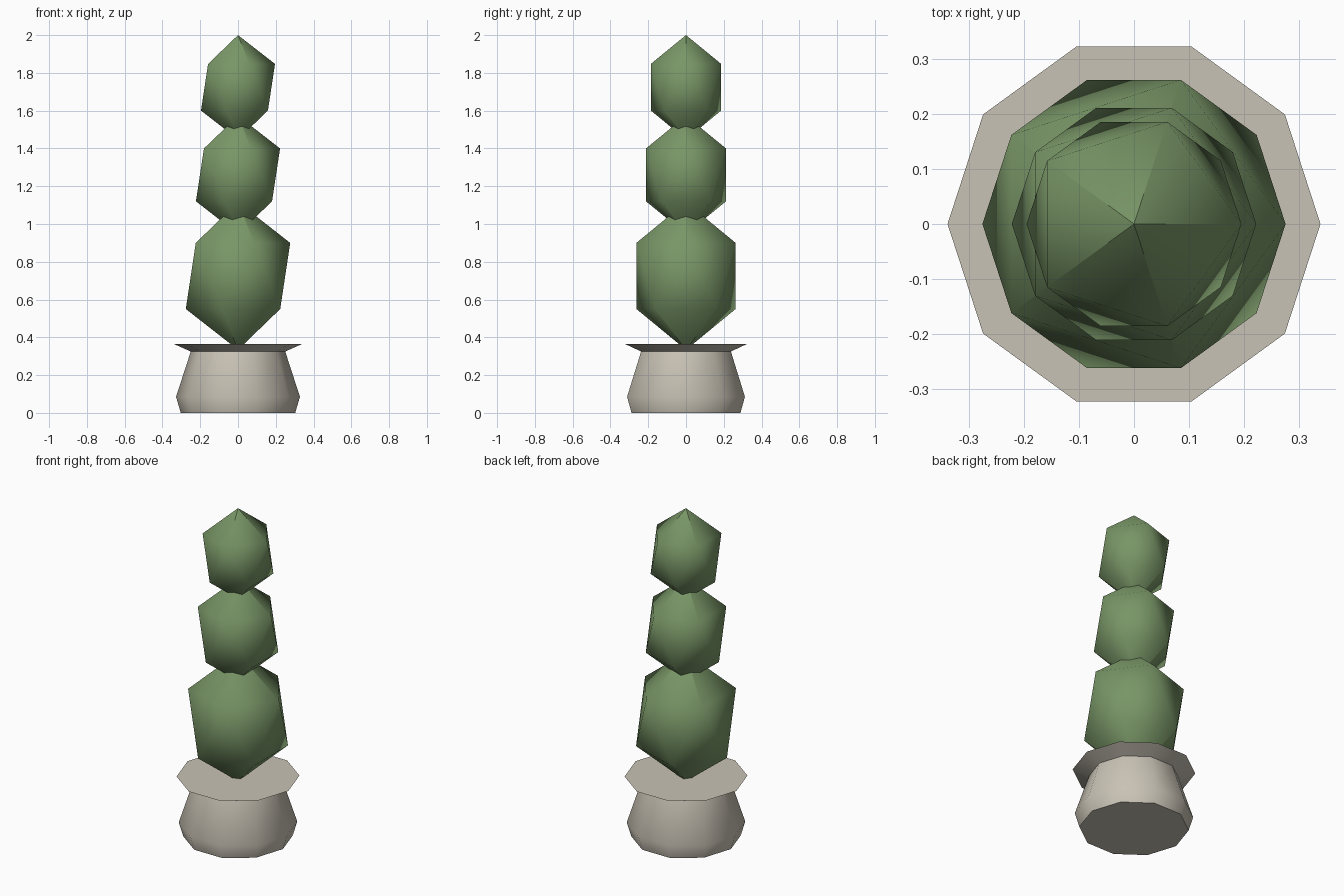
import bpy
import bmesh
from math import cos, sin, tau, radians

cube = bpy.data.objects.get("Cube")
if cube:
    bpy.data.objects.remove(cube, do_unlink=True)


def make_material(name, rgb):
    mat = bpy.data.materials.new(name)
    mat.use_nodes = True
    color = (*rgb, 1.0)
    mat.diffuse_color = color
    bsdf = mat.node_tree.nodes["Principled BSDF"]
    bsdf.inputs["Base Color"].default_value = color
    bsdf.inputs["Roughness"].default_value = 0.9
    return mat


def add_object(name, bm, mat):
    mesh = bpy.data.meshes.new(name)
    bmesh.ops.recalc_face_normals(bm, faces=bm.faces)
    bm.to_mesh(mesh)
    bm.free()
    mesh.materials.append(mat)
    mesh.shade_smooth()
    obj = bpy.data.objects.new(name, mesh)
    bpy.context.collection.objects.link(obj)
    return obj


def lathe(name, profile, sides, mat):
    """Revolve (radius, height) points and close both ends."""
    bm = bmesh.new()
    rings = [[bm.verts.new((r * cos(tau * i / sides), r * sin(tau * i / sides), z))
              for i in range(sides)] for r, z in profile]
    for low, high in zip(rings, rings[1:]):
        for i in range(sides):
            j = (i + 1) % sides
            bm.faces.new((low[i], low[j], high[j], high[i]))
    bm.faces.new(rings[0][::-1])
    bm.faces.new(rings[-1])
    return add_object(name, bm, mat)


def cactus_segment(name, radius, half_height, center, mat):
    """Stretched icosahedron, smooth around the sides, faceted at the tips."""
    bm = bmesh.new()
    bmesh.ops.create_icosphere(bm, subdivisions=1, radius=1)
    bmesh.ops.scale(bm, vec=(radius, radius, half_height), verts=bm.verts)
    obj = add_object(name, bm, mat)
    obj.location.z = center
    mesh = obj.data
    normals = []
    for poly in mesh.polygons:
        for index in poly.vertices:
            vert = mesh.vertices[index]
            at_tip = abs(vert.co.z) > half_height * 0.9
            normals.append(tuple(poly.normal if at_tip else vert.normal))
    mesh.normals_split_custom_set(normals)
    return obj


green = make_material("cactus green", (0.19, 0.305, 0.135))
stone = make_material("warm grey stone", (0.58, 0.54, 0.46))

# Ten-sided pot with a flared, flat-topped rim
pot = lathe("pot", [(0.303, 0), (0.328, 0.085), (0.25, 0.325), (0.34, 0.365)],
            10, stone)
bpy.ops.object.select_all(action="DESELECT")
pot.select_set(True)
bpy.context.view_layer.objects.active = pot
bpy.ops.object.shade_smooth_by_angle(angle=radians(45))

# Three stacked cactus segments
cactus_segment("lower_segment", 0.309, 0.391, 0.725, green)
cactus_segment("middle_segment", 0.249, 0.313, 1.26, green)
cactus_segment("upper_segment", 0.219, 0.276, 1.724, green)
